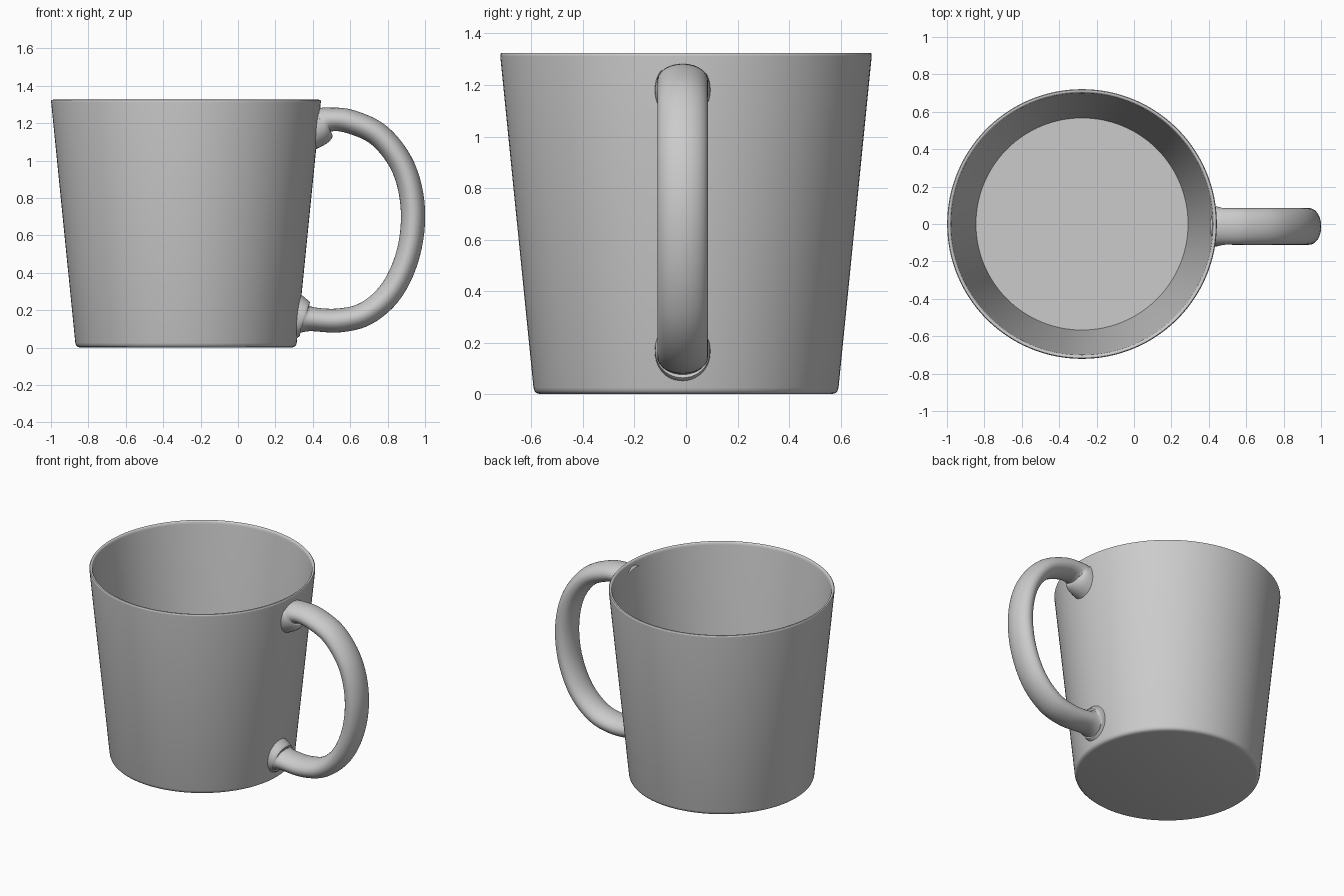
import bpy, bmesh, math
from mathutils import Vector
from mathutils.geometry import interpolate_bezier

cube = bpy.data.objects.get("Cube")
if cube:
    bpy.data.objects.remove(cube, do_unlink=True)

gray = bpy.data.materials.new("plain gray")
gray.use_nodes = True
COLOR = (0.6, 0.6, 0.6, 1)
gray.diffuse_color = COLOR
gray.node_tree.nodes["Principled BSDF"].inputs["Base Color"].default_value = COLOR

CENTER_X = -0.278


def bridge(bm, a, b):
    for i in range(len(a)):
        j = (i + 1) % len(a)
        bm.faces.new((a[i], a[j], b[j], b[i]))


def skin(name, rings):
    """Join closed rings of points into a capped, smooth solid."""
    bm = bmesh.new()
    loops = [[bm.verts.new(p) for p in ring] for ring in rings]
    for a, b in zip(loops, loops[1:]):
        bridge(bm, a, b)
    bm.faces.new(loops[0])
    bm.faces.new(loops[-1])
    bmesh.ops.recalc_face_normals(bm, faces=bm.faces)
    mesh = bpy.data.meshes.new(name)
    bm.to_mesh(mesh)
    bm.free()
    mesh.materials.append(gray)
    obj = bpy.data.objects.new(name, mesh)
    bpy.context.collection.objects.link(obj)
    bpy.ops.object.select_all(action="DESELECT")
    obj.select_set(True)
    bpy.context.view_layer.objects.active = obj
    bpy.ops.object.shade_smooth_by_angle(angle=math.radians(40))
    return obj


def ellipse(center, u, v, count):
    return [center + u * math.cos(t) + v * math.sin(t)
            for t in (math.tau * i / count for i in range(count))]


# Cup: outer wall, rounded rim, inner wall and floor as (radius, height)
cup_profile = [(0.565, 0), (0.58, 0.004), (0.588, 0.012), (0.592, 0.025),
               (0.721, 1.312), (0.721, 1.319), (0.717, 1.324), (0.711, 1.325),
               (0.705, 1.323), (0.701, 1.317), (0.699, 1.305), (0.567, 0.03)]
X, Y, Z = Vector((1, 0, 0)), Vector((0, 1, 0)), Vector((0, 0, 1))
skin("cup", [ellipse(Vector((CENTER_X, 0, z)), X * r, Y * r, 128)
             for r, z in cup_profile])

# Handle: stations of (x, z, half thickness, half width), flared at the wall
stations = [(0.419, 1.18, 0.125, 0.108), (0.445, 1.19, 0.105, 0.106),
            (0.485, 1.218, 0.066, 0.098), (0.6, 1.208, 0.064, 0.098),
            (0.76, 1.13, 0.064, 0.098), (0.885, 0.96, 0.064, 0.098),
            (0.935, 0.74, 0.065, 0.098), (0.912, 0.51, 0.064, 0.098),
            (0.825, 0.31, 0.064, 0.098), (0.69, 0.185, 0.064, 0.098),
            (0.54, 0.145, 0.064, 0.098), (0.385, 0.153, 0.066, 0.098),
            (0.348, 0.162, 0.1, 0.106), (0.316, 0.168, 0.125, 0.108)]
STEPS = 6


def smooth_path(points):
    """Catmull-Rom blend through the stations."""
    pts = [Vector(p) for p in points]
    padded = [pts[0] * 2 - pts[1]] + pts + [pts[-1] * 2 - pts[-2]]
    path = []
    for a, b, c, d in zip(padded, padded[1:], padded[2:], padded[3:]):
        for k in range(STEPS):
            t = k / STEPS
            path.append(0.5 * (2 * b + (c - a) * t + (2 * a - 5 * b + 4 * c - d) * t * t
                               + (3 * b - a - 3 * c + d) * t ** 3))
    return path + [pts[-1]]


path = smooth_path(stations)
rings = []
for i, p in enumerate(path):
    ahead, behind = path[min(i + 1, len(path) - 1)], path[max(i - 1, 0)]
    tangent = Vector((ahead.x - behind.x, 0, ahead.y - behind.y)).normalized()
    # the flared ends lie parallel to the sloping wall
    wall = Vector((1, 0, -0.1)).normalized() * (1 if i < len(path) / 2 else -1)
    edge = min(i, len(path) - 1 - i) / (2 * STEPS)
    tangent = wall.lerp(tangent, min(edge, 1)).normalized()
    normal = Vector((-tangent.z, 0, tangent.x))
    rings.append(ellipse(Vector((p.x, -0.013, p.y)), normal * p.z, Y * p.w, 40))
skin("handle", rings)
